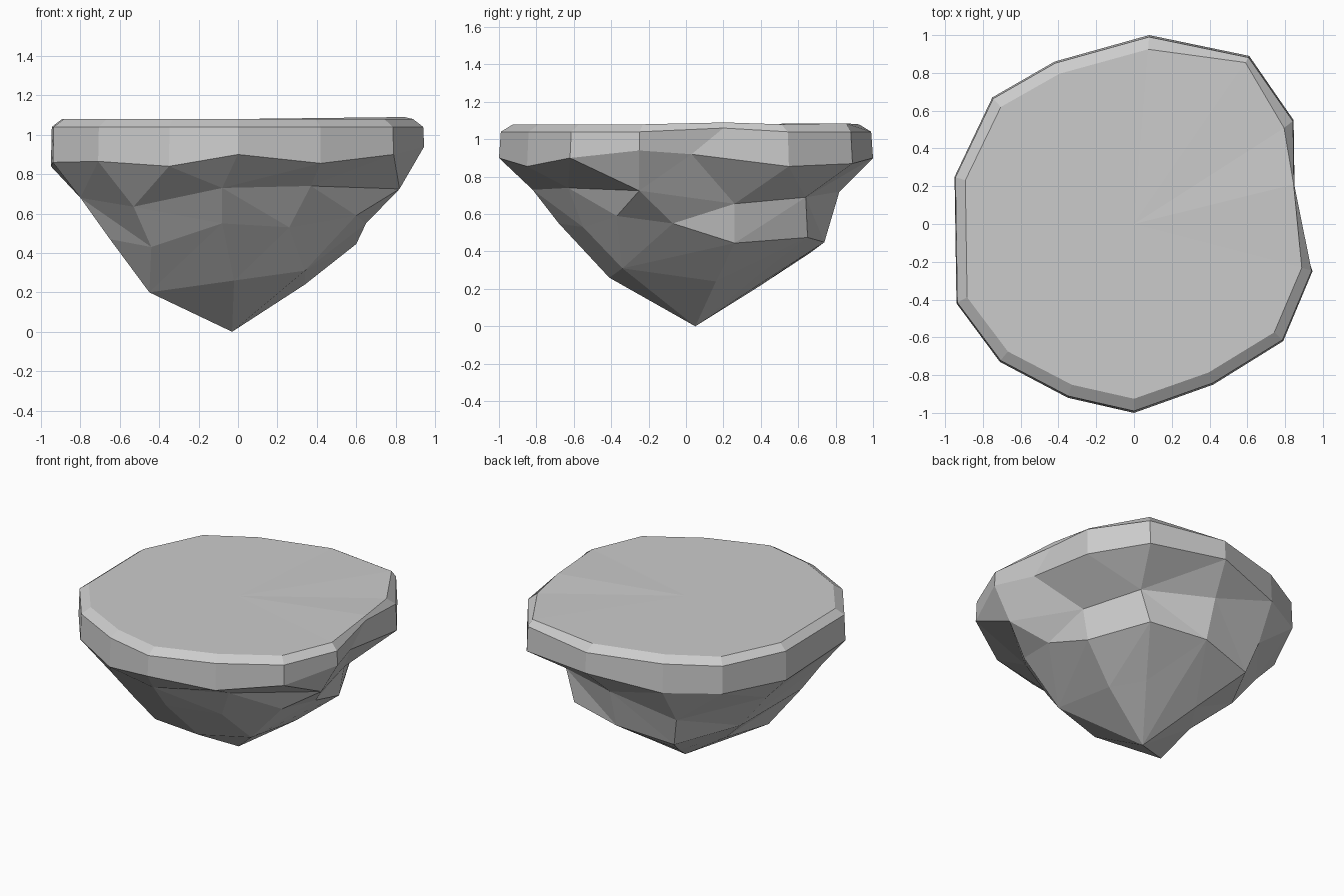
import bpy, bmesh, math

if "Cube" in bpy.data.objects:
    bpy.data.objects.remove(bpy.data.objects["Cube"])

# Cross-section rings, counter-clockwise from the front
rim_base = [(0, -1, .9), (.42, -.85, .855), (.79, -.62, .9), (.945, -.25, .94),
            (.85, .03, .92), (.845, .55, .855), (.61, .89, .87), (.08, 1, .9),
            (-.42, .86, .84), (-.75, .67, .85), (-.95, .25, .84),
            (-.94, -.42, .86), (-.71, -.73, .865), (-.35, -.92, .84)]
overhang = [(-.08, -.82, .73), (.37, -.63, .74), (.82, -.25, .725), (.64, .26, .655),
            (.48, .64, .69), (.015, .82, .72), (-.43, .72, .6), (-.8, .25, .68),
            (-.8, -.37, .68), (-.53, -.63, .635)]
waist = [(-.08, -.68, .55), (.26, -.55, .53), (.6, -.37, .59), (.65, -.07, .55),
         (.6, .26, .445), (.41, .65, .475), (.02, .74, .45), (-.37, .66, .39),
         (-.6, .25, .43), (-.65, -.35, .47), (-.44, -.5, .43)]
foot = [(-.02, -.41, .26), (.34, -.34, .31), (.34, .16, .24), (.2, .36, .25),
        (0, .4, .23), (-.2, .37, .2), (-.38, .1, .23), (-.45, -.27, .2)]

# Upright rim and bevelled top edge follow the rim base
rim = [(x * .995, y * .99, 1.04) for x, y, z in rim_base]
top = [(x * .94, y * .925, 1.08) for x, y, z in rim_base]
rim[4], top[4] = (.85, .2, 1.06), (.845, .21, 1.09)
top[6] = (.59, .855, 1.085)

bm = bmesh.new()


def add_ring(points):
    return [bm.verts.new(p) for p in points]


def angle(v):
    return (math.atan2(v.co.y, v.co.x) + math.pi / 2 + .2) % math.tau


def bridge(a, b, by_index=False):
    """Join upper ring a to lower ring b with facets, matched by angle."""
    if by_index:
        for i in range(len(a)):
            j = (i + 1) % len(a)
            bm.faces.new((a[i], b[i], b[j], a[j]))
        return
    na, nb, i, j = len(a), len(b), 0, 0
    turn = lambda r, k: angle(r[k]) if k < len(r) else angle(r[0]) + math.tau
    while i < na or j < nb:
        if j == nb or (i < na and turn(a, i + 1) < turn(b, j + 1)):
            bm.faces.new((a[i], b[j % nb], a[(i + 1) % na]))
            i += 1
        else:
            bm.faces.new((a[i % na], b[j], b[(j + 1) % nb]))
            j += 1


def fan(ring, tip):
    v = bm.verts.new(tip)
    for i in range(len(ring)):
        bm.faces.new((v, ring[i], ring[(i + 1) % len(ring)]))


# Rock: flat top, rim, stepped underside and point
top, rim, rim_base, overhang, waist, foot = map(
    add_ring, (top, rim, rim_base, overhang, waist, foot))
fan(top, (0, 0, 1.08))
bridge(top, rim, True)
bridge(rim, rim_base, True)
bridge(rim_base, overhang)
bridge(overhang, waist)
bridge(waist, foot)
fan(foot, (-.03, .05, 0))
bmesh.ops.recalc_face_normals(bm, faces=bm.faces)

mesh = bpy.data.meshes.new("floating_rock")
bm.to_mesh(mesh)
bm.free()
bpy.context.collection.objects.link(bpy.data.objects.new("floating_rock", mesh))
